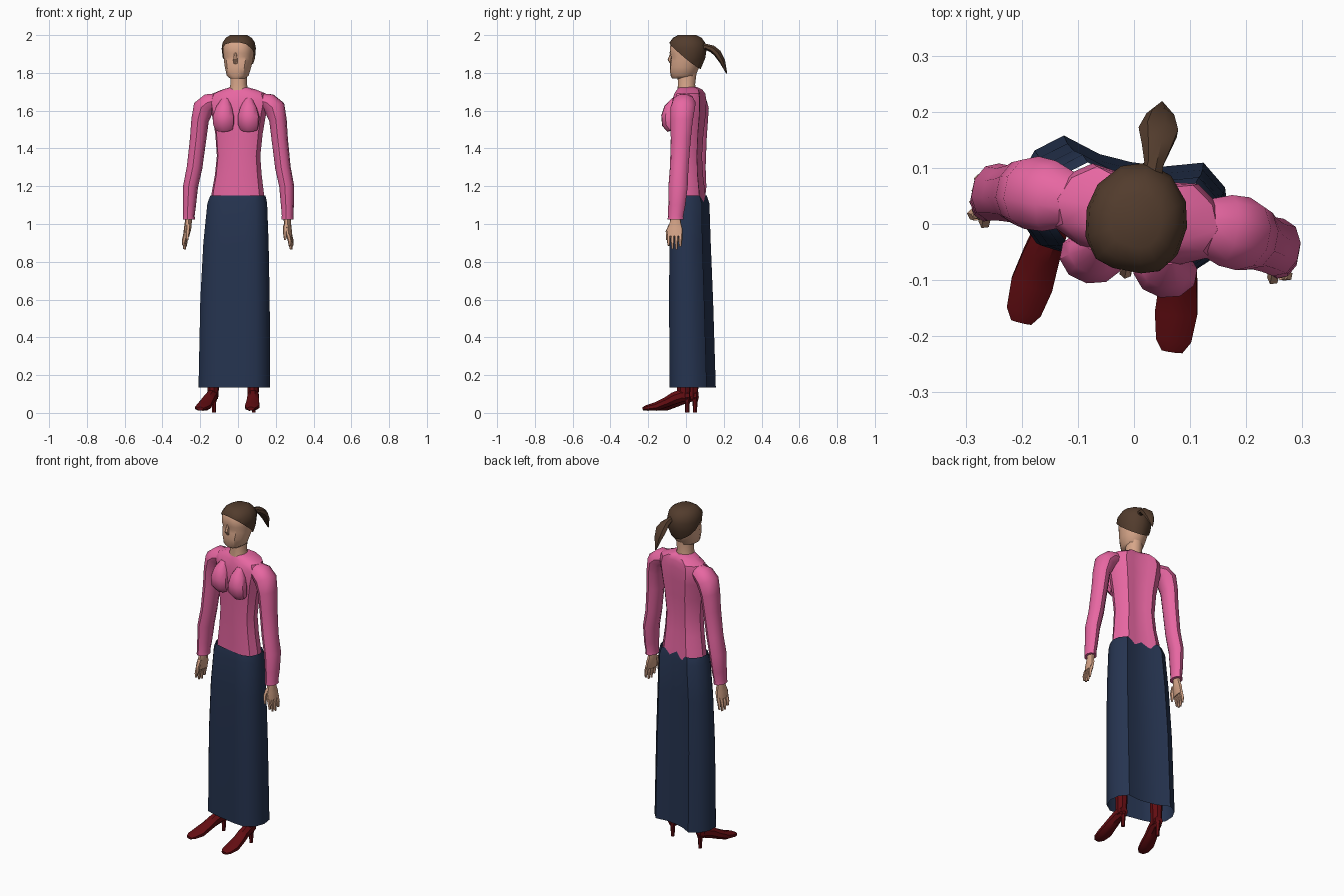
import bpy, bmesh, math
from mathutils import Vector, Matrix

TURN = Matrix.Rotation(math.radians(-11), 4, 'Z')   # whole figure is turned slightly


def material(name, rgb):
    m = bpy.data.materials.new(name)
    m.diffuse_color = (*rgb, 1)
    return m


PINK = material("pink_knit", (0.80, 0.135, 0.36))
NAVY = material("navy_cloth", (0.019, 0.034, 0.080))
RED = material("dark_red_leather", (0.125, 0.004, 0.006))
SKIN = material("skin", (0.68, 0.38, 0.25))
BROWN = material("brown_hair", (0.085, 0.045, 0.026))


def skin_rings(name, rings, mat, caps=True, cut=None):
    """Join rings of points into a surface; optionally keep one side of a plane."""
    bm = bmesh.new()
    vs = [[bm.verts.new(p) for p in r] for r in rings]
    n = len(vs[0])
    for a, b in zip(vs, vs[1:]):
        for i in range(n):
            j = (i + 1) % n
            bm.faces.new((a[i], a[j], b[j], b[i]))
    if caps:
        bm.faces.new(vs[0])
        bm.faces.new(vs[-1])
    bmesh.ops.recalc_face_normals(bm, faces=bm.faces[:])
    if cut:
        bmesh.ops.bisect_plane(bm, geom=bm.verts[:] + bm.edges[:] + bm.faces[:],
                               plane_co=cut[0], plane_no=cut[1], clear_inner=True)
    bm.transform(TURN)
    me = bpy.data.meshes.new(name)
    bm.to_mesh(me)
    bm.free()
    me.materials.append(mat)
    ob = bpy.data.objects.new(name, me)
    bpy.context.collection.objects.link(ob)
    return ob


def loft(name, half, rings, mat, caps=True, cut=None):
    """half: right half outline from back to front; ring: z, cx, half width, y front, y back."""
    outline = half + [(-x, y) for x, y in reversed(half) if x > 0]
    pts = [[Vector((cx + x * rx, (y0 + y1) / 2 + y * (y1 - y0) / 2, z)) for x, y in outline]
           for z, cx, rx, y0, y1 in rings]
    return skin_rings(name, pts, mat, caps, cut)


def tube(name, stations, mat, n=8, s=1, ox=0.0):
    """station: x, y, z, radius along x, other radius; s mirrors in x."""
    c = [Vector((ox + s * p[0], p[1], p[2])) for p in stations]
    rings = []
    for i, p in enumerate(stations):
        t = (c[min(i + 1, len(c) - 1)] - c[max(i - 1, 0)]).normalized()
        side = (Vector((1, 0, 0)) - t * t.x).normalized()
        up = t.cross(side)
        rings.append([c[i] + side * p[3] * math.cos(a) + up * p[4] * math.sin(a)
                      for a in (2 * math.pi * (k + 0.5) / n for k in range(n))])
    return skin_rings(name, rings, mat)


# Skirt: open at the hem, two soft lobes at the back
skirt_half = [(0, .77), (.3, .8), (.66, 1), (.9, .65), (1, .1), (.95, -.5),
              (.72, -.92), (.35, -1), (0, -1)]
loft("skirt", skirt_half, [
    (1.150, -.004, .148, -.062, .092), (1.11, -.008, .160, -.07, .104),
    (0.90, -.015, .175, -.075, .108), (0.60, -.021, .186, -.077, .118),
    (0.135, -.026, .192, -.075, .131)], NAVY, caps=False)

# Sweater body
body_half = [(0, .82), (.3, .92), (.6, 1), (.88, .6), (1, 0), (.88, -.6), (.5, -.95), (0, -1)]
loft("sweater_body", body_half, [
    (1.12, -.004, .146, -.058, .090), (1.17, -.004, .140, -.058, .086),
    (1.26, 0, .126, -.060, .077), (1.36, .002, .117, -.062, .073),
    (1.48, .004, .128, -.066, .080), (1.58, .003, .146, -.070, .090),
    (1.65, .003, .160, -.064, .092), (1.69, .003, .145, -.052, .088),
    (1.712, .003, .090, -.042, .078), (1.725, .003, .042, -.035, .055)], PINK)

for s, side in ((-1, "left"), (1, "right")):
    # Bust
    tube("bust_" + side, [
        (.062, -.045, 1.66, .022, .018), (.065, -.064, 1.615, .045, .040),
        (.067, -.072, 1.57, .058, .048), (.067, -.070, 1.53, .057, .046),
        (.066, -.056, 1.503, .048, .034)], PINK, 10, s, .004)
    # Sleeve
    tube("sleeve_" + side, [
        (.110, .020, 1.655, .04, .045), (.160, .020, 1.643, .05, .064),
        (.192, .020, 1.615, .056, .066), (.210, .018, 1.55, .046, .060),
        (.220, .015, 1.45, .043, .054), (.238, .010, 1.30, .041, .050),
        (.259, .008, 1.20, .039, .052), (.264, .002, 1.10, .034, .046),
        (.266, -.004, 1.045, .030, .041), (.266, -.004, 1.025, .032, .043)], PINK, 10, s, .002)
    # Hand
    tube("palm_" + side, [
        (.266, -.004, 1.04, .020, .027), (.267, -.005, 1.01, .018, .030),
        (.271, -.006, .975, .018, .042), (.278, -.006, .935, .014, .042)], SKIN, 8, s)
    for k, tip in enumerate((.885, .868, .865, .880)):
        y = -.038 + k * .021
        tube("finger_%s_%d" % (side, k + 1), [
            (.277, y, .945, .011, .011), (.286, y, .91, .010, .010),
            (.287, y, tip, .006, .006)], SKIN, 5, s)
    tube("thumb_" + side, [
        (.262, -.030, .995, .012, .013), (.262, -.048, .960, .011, .012),
        (.264, -.050, .915, .006, .007)], SKIN, 5, s)
    # Heeled boot
    tube("shoe_" + side, [
        (.137, -.210, .022, .020, .009), (.136, -.190, .026, .034, .016),
        (.131, -.140, .034, .041, .024), (.124, -.085, .057, .036, .028),
        (.117, -.045, .078, .032, .034), (.111, -.005, .092, .031, .036),
        (.107, .036, .092, .022, .026)], RED, 8, s, -.027)
    tube("boot_shaft_" + side, [
        (.109, .002, .075, .028, .034), (.108, .004, .12, .030, .036),
        (.108, .006, .24, .035, .040)], RED, 8, s, -.027)
    tube("boot_heel_" + side, [
        (.107, .022, .085, .022, .022), (.107, .023, .055, .012, .013),
        (.107, .022, .001, .010, .011)], RED, 6, s, -.027)

# Head and neck
head_half = [(0, 1), (.5, .85), (.88, .45), (1, 0), (.92, -.5), (.66, -.88), (.3, -1), (0, -1)]
loft("neck", head_half, [(1.69, .003, .056, -.045, .058), (1.74, .003, .044, -.040, .050),
                         (1.82, .003, .046, -.045, .060)], SKIN)
loft("head", head_half, [
    (1.770, .002, .038, -.072, .030), (1.785, .002, .058, -.080, .052),
    (1.830, .002, .070, -.083, .072), (1.865, .002, .077, -.079, .088),
    (1.885, .002, .079, -.076, .093), (1.905, .002, .081, -.083, .098),
    (1.945, .002, .081, -.080, .098), (1.975, .002, .068, -.066, .082),
    (1.990, .002, .045, -.045, .055)], SKIN)
tube("nose", [(.002, -.078, 1.910, .006, .004), (.002, -.086, 1.870, .012, .013),
              (.002, -.076, 1.852, .012, .010)], SKIN, 6)

# Hair cap, trimmed along a line sloping from forehead to nape
loft("hair_cap", head_half, [
    (1.790, .003, .066, -.085, .066), (1.830, .003, .077, -.088, .084),
    (1.880, .003, .087, -.085, .105), (1.930, .003, .091, -.088, .112),
    (1.960, .003, .086, -.084, .104), (1.985, .003, .070, -.066, .085),
    (2.000, .003, .045, -.040, .055)], BROWN,
    cut=(Vector((0, -.09, 1.965)), Vector((0, .145, .17)).normalized()))
# Ponytail
tube("ponytail", [
    (.014, .085, 1.935, .022, .024), (.015, .112, 1.938, .018, .016),
    (.014, .145, 1.927, .028, .020), (.012, .172, 1.905, .037, .021),
    (.010, .198, 1.862, .026, .016), (.008, .221, 1.798, .003, .003)], BROWN, 7)

# Soft surfaces with crisp edges
for ob in bpy.context.scene.objects:
    ob.select_set(True)
bpy.context.view_layer.objects.active = bpy.data.objects["sweater_body"]
bpy.ops.object.shade_smooth_by_angle(angle=math.radians(38))
